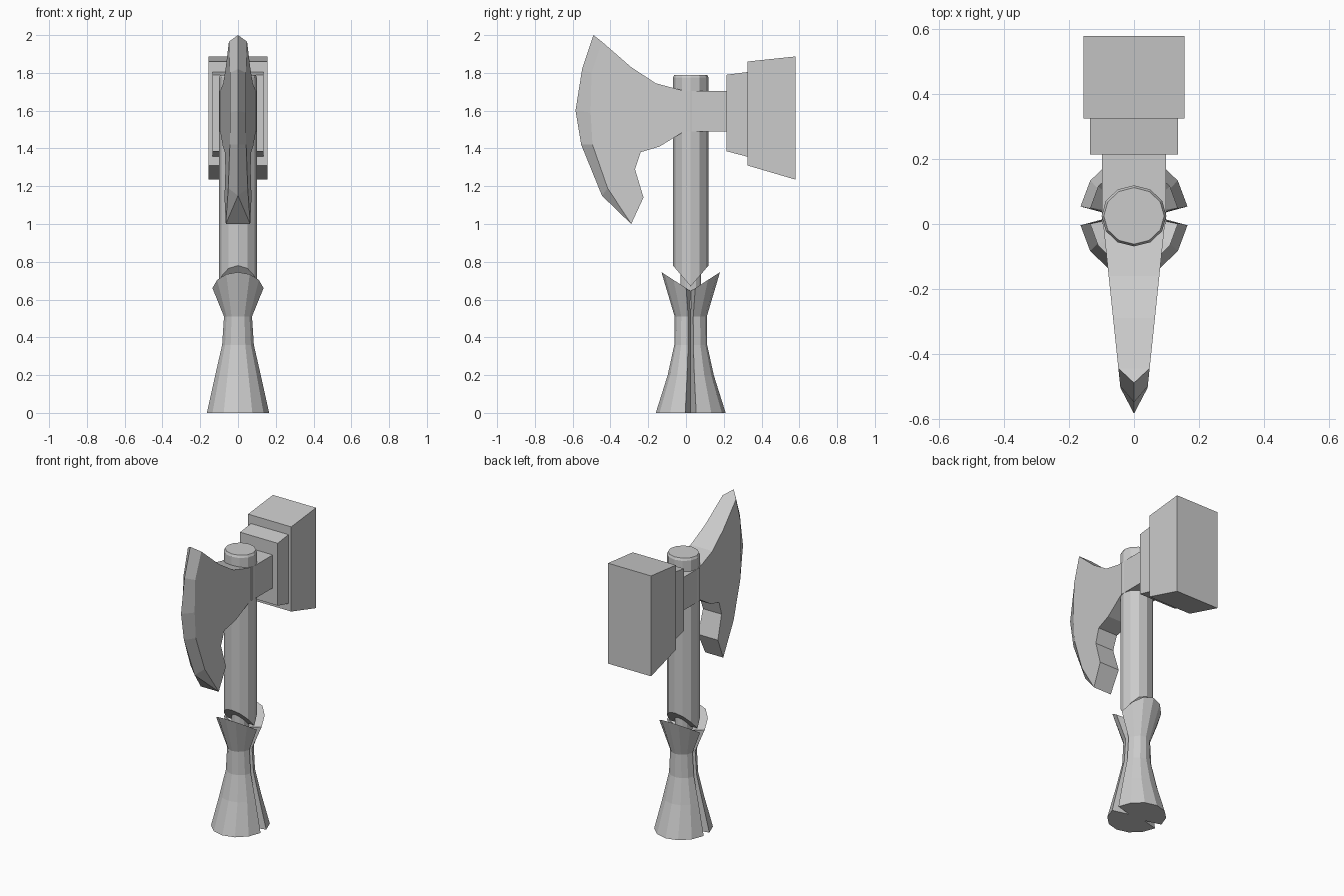
import bpy
import bmesh
from math import sin, cos, pi, radians

cube = bpy.data.objects.get("Cube")
if cube:
    bpy.data.objects.remove(cube)

steel = bpy.data.materials.new("plain grey")
steel.use_nodes = True
GREY = (0.6, 0.6, 0.6, 1)
steel.diffuse_color = GREY
steel.node_tree.nodes["Principled BSDF"].inputs["Base Color"].default_value = GREY

AXIS_Y = 0.025  # handle axis


def finish(name, bm):
    bmesh.ops.recalc_face_normals(bm, faces=bm.faces)
    mesh = bpy.data.meshes.new(name)
    bm.to_mesh(mesh)
    bm.free()
    mesh.materials.append(steel)
    obj = bpy.data.objects.new(name, mesh)
    bpy.context.collection.objects.link(obj)
    return obj


def loft(name, rings, cap_start=True):
    """Skin a list of equal-length point rings and cap the ends."""
    bm = bmesh.new()
    loops = [[bm.verts.new(p) for p in ring] for ring in rings]
    n = len(loops[0])
    for a, b in zip(loops, loops[1:]):
        for i in range(n):
            j = (i + 1) % n
            bm.faces.new((a[i], a[j], b[j], b[i]))
    if cap_start:
        bm.faces.new(loops[0])
    else:  # wedge-shaped end: two half polygons meeting on a ridge
        h = n // 2
        bm.faces.new(loops[0][:h + 1])
        bm.faces.new(loops[0][h:] + loops[0][:1])
    bm.faces.new(loops[-1])
    return finish(name, bm)


def ellipse(rx, ry, z, lift=0.0, sides=12):
    pts = []
    for i in range(sides):
        a = 2 * pi * i / sides
        pts.append((rx * cos(a), AXIS_Y + ry * sin(a), z + lift * abs(sin(a))))
    return pts


def split_ring(rx, ry, z, lift=0.0):
    """Ellipse with a V groove on the left and right sides."""
    pts = []
    for start in (0, 180):
        side = 1 if start == 0 else -1
        pts.append((side * rx * 0.35, AXIS_Y, z))
        for k in range(7):
            a = radians(start + 9 + 27 * k)
            pts.append((rx * cos(a), AXIS_Y + ry * sin(a), z + lift * abs(sin(a))))
    return pts


def block(name, y0, y1, hw, front, back):
    """Box along y whose height differs at its front and back."""
    rings = []
    for y, (lo, hi) in ((y0, front), (y1, back)):
        rings.append([(-hw, y, lo), (hw, y, lo), (hw, y, hi), (-hw, y, hi)])
    return loft(name, rings)


# Flared grip with side grooves and a V-shaped cupped rim
loft("grip", [
    split_ring(0.167, 0.185, 0.0),
    split_ring(0.122, 0.122, 0.2),
    split_ring(0.085, 0.087, 0.36),
    split_ring(0.075, 0.085, 0.51),
    split_ring(0.137, 0.155, 0.645, 0.1),
    split_ring(0.075, 0.08, 0.635, 0.02),
])

# Thin core joining grip and shaft
loft("core", [ellipse(0.05, 0.055, 0.55), ellipse(0.05, 0.055, 0.9)])

# Shaft with a wedge-shaped lower end
loft("shaft", [
    ellipse(0.1, 0.094, 0.67, 0.11),
    ellipse(0.1, 0.094, 1.775),
    ellipse(0.093, 0.087, 1.79),
], cap_start=False)

# Arm and hammer head
block("arm", 0.0, 0.22, 0.099, (1.49, 1.705), (1.49, 1.705))
block("hammer_collar", 0.215, 0.33, 0.135, (1.385, 1.79), (1.355, 1.805))
block("hammer_head", 0.325, 0.58, 0.155, (1.31, 1.86), (1.235, 1.887))

# Axe blade: tapered cheeks joined by a sharp cutting edge
edge = [(-0.49, 2.0), (-0.55, 1.82), (-0.585, 1.6), (-0.555, 1.42), (-0.445, 1.15)]
bevel = [(-0.445, 1.965), (-0.5, 1.8), (-0.505, 1.59), (-0.495, 1.42), (-0.415, 1.19)]
rest = [(-0.29, 1.0), (-0.225, 1.14), (-0.27, 1.29), (-0.24, 1.38), (-0.14, 1.41),
        (-0.01, 1.49), (0.03, 1.49), (0.03, 1.705), (-0.03, 1.71), (-0.16, 1.745),
        (-0.29, 1.83)]
bm = bmesh.new()
tip = [bm.verts.new((0, y, z)) for y, z in edge]
cheeks = []
for side in (-1, 1):
    cheek = [bm.verts.new((side * (0.095 + 0.105 * y), y, z)) for y, z in bevel + rest]
    bm.faces.new(cheek)
    for i in range(len(edge) - 1):
        bm.faces.new((tip[i], tip[i + 1], cheek[i + 1], cheek[i]))
    bm.faces.new((tip[-1], cheek[len(edge) - 1], cheek[len(edge)]))
    cheeks.append(cheek)
left, right = cheeks
bm.faces.new((tip[0], left[0], right[0]))
bm.faces.new((tip[-1], left[len(edge)], right[len(edge)]))
for i in range(len(edge), len(left)):
    j = (i + 1) % len(left)
    bm.faces.new((left[i], left[j], right[j], right[i]))
finish("axe_blade", bm)
